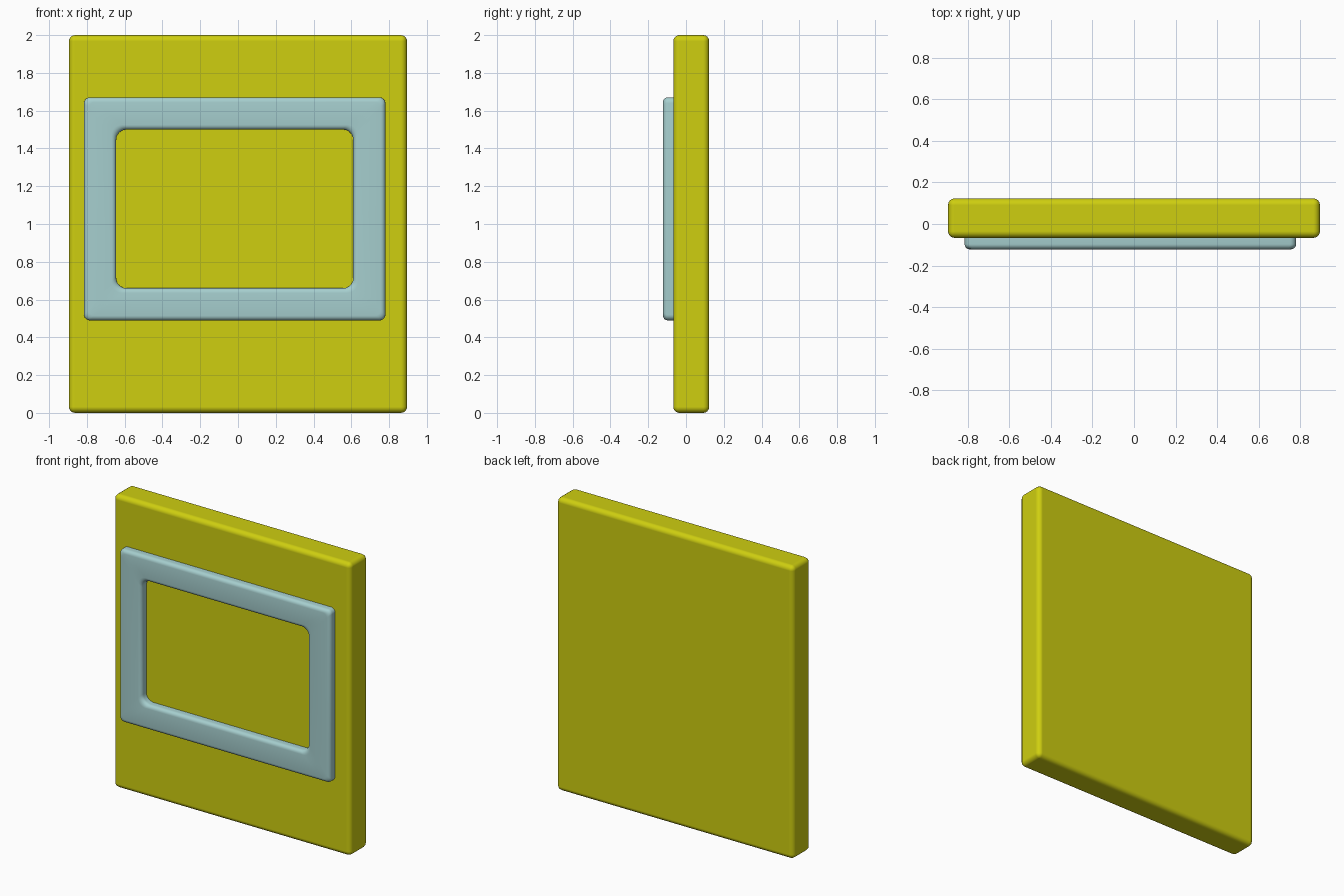
import bpy, bmesh
from math import pi, sin, cos

cube = bpy.data.objects.get("Cube")
if cube:
    bpy.data.objects.remove(cube, do_unlink=True)


def material(name, rgb):
    m = bpy.data.materials.new(name)
    m.use_nodes = True
    m.diffuse_color = (*rgb, 1)
    m.node_tree.nodes["Principled BSDF"].inputs["Base Color"].default_value = (*rgb, 1)
    return m


def add_object(name, bm, mat):
    bmesh.ops.recalc_face_normals(bm, faces=bm.faces)
    mesh = bpy.data.meshes.new(name)
    bm.to_mesh(mesh)
    bm.free()
    mesh.materials.append(mat)
    ob = bpy.data.objects.new(name, mesh)
    bpy.context.collection.objects.link(ob)
    bpy.context.view_layer.objects.active = ob
    ob.select_set(True)
    bpy.ops.object.shade_smooth_by_angle(angle=pi / 5)
    ob.select_set(False)
    return ob


def rounded_loop(bm, x0, x1, z0, z1, r, y, steps=6):
    """Loop of vertices around a rounded rectangle facing the front."""
    corners = ((x1 - r, z1 - r), (x0 + r, z1 - r), (x0 + r, z0 + r), (x1 - r, z0 + r))
    loop = []
    for i, (cx, cz) in enumerate(corners):
        for k in range(steps + 1):
            a = pi / 2 * (i + k / steps)
            loop.append(bm.verts.new((cx + r * cos(a), y, cz + r * sin(a))))
    return loop


yellow = material("yellow", (0.62, 0.62, 0.005))
pale_blue = material("pale blue", (0.38, 0.62, 0.62))

# Back panel: a slab with softened edges
bm = bmesh.new()
bmesh.ops.create_cube(bm, size=1)
for v in bm.verts:
    v.co.x *= 1.79
    v.co.y = v.co.y * 0.19 + 0.028
    v.co.z = v.co.z * 2 + 1
panel = add_object("panel", bm, yellow)
bevel = panel.modifiers.new("soft edges", "BEVEL")
bevel.width = 0.032
bevel.segments = 4
bevel.harden_normals = True

# Raised frame: rounded section swept from the outer rim to the opening
BACK, FRONT, SOFT = -0.05, -0.122, 0.025
arc = [pi / 2 * k / 5 for k in range(6)]
section = [(0, BACK)] + [(SOFT * (1 - cos(a)), FRONT + SOFT * (1 - sin(a))) for a in arc]
bm = bmesh.new()
loops = [rounded_loop(bm, -0.815 + d, 0.78 - d, 0.49 + d, 1.67 - d, 0.03, y)
         for d, y in section]
loops += [rounded_loop(bm, -0.645 - d, 0.61 + d, 0.66 - d, 1.5 + d, 0.055, y)
          for d, y in reversed(section)]
for a, b in zip(loops, loops[1:] + loops[:1]):
    for i in range(len(a)):
        j = (i + 1) % len(a)
        bm.faces.new((a[i], a[j], b[j], b[i]))
add_object("raised_frame", bm, pale_blue)
